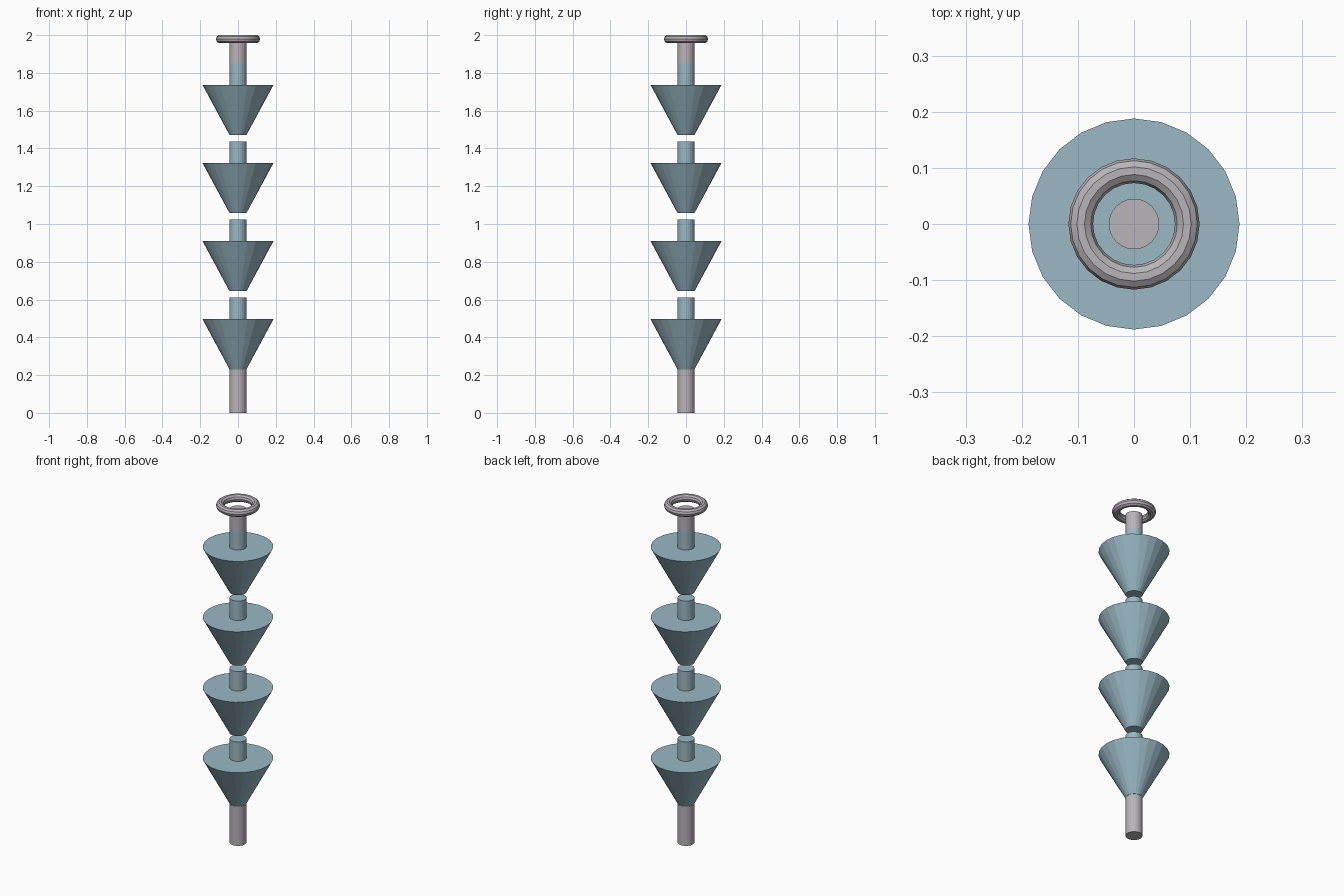
import bpy
import math

cube = bpy.data.objects.get("Cube")
if cube:
    bpy.data.objects.remove(cube, do_unlink=True)


def make_material(name, color):
    mat = bpy.data.materials.new(name)
    mat.use_nodes = True
    mat.diffuse_color = color
    mat.node_tree.nodes["Principled BSDF"].inputs["Base Color"].default_value = color
    return mat


blue = make_material("dusty blue", (0.32, 0.48, 0.55, 1))
grey = make_material("warm grey", (0.48, 0.46, 0.48, 1))

SIDES = 24
ROD = 0.045
RIM = 0.188
STEP = 0.4135


def finish(name, mat):
    obj = bpy.context.object
    obj.name = name
    obj.data.materials.append(mat)
    return obj


def frustum(name, r_bottom, r_top, z0, z1, mat):
    bpy.ops.mesh.primitive_cone_add(vertices=SIDES, radius1=r_bottom, radius2=r_top,
                                    depth=z1 - z0, location=(0, 0, (z0 + z1) / 2))
    return finish(name, mat)


# Grey rod ends
frustum("bottom_rod", ROD, ROD, 0, 0.23, grey)
frustum("top_rod", ROD, ROD, 1.85, 1.957, grey)

# Four stacked funnels, each with a stem on top
for i in range(4):
    base = 0.231 + i * STEP
    frustum(f"funnel_{i + 1}", ROD, RIM, base, base + 0.265, blue)
    frustum(f"stem_{i + 1}", ROD, ROD, base + 0.265, base + 0.379, blue)

# Hanging ring
bpy.ops.mesh.primitive_torus_add(major_segments=SIDES, minor_segments=10, major_radius=0.095,
                                 minor_radius=0.022, location=(0, 0, 1.979))
finish("hanging_ring", grey)
bpy.ops.object.shade_smooth_by_angle(angle=math.radians(20))
